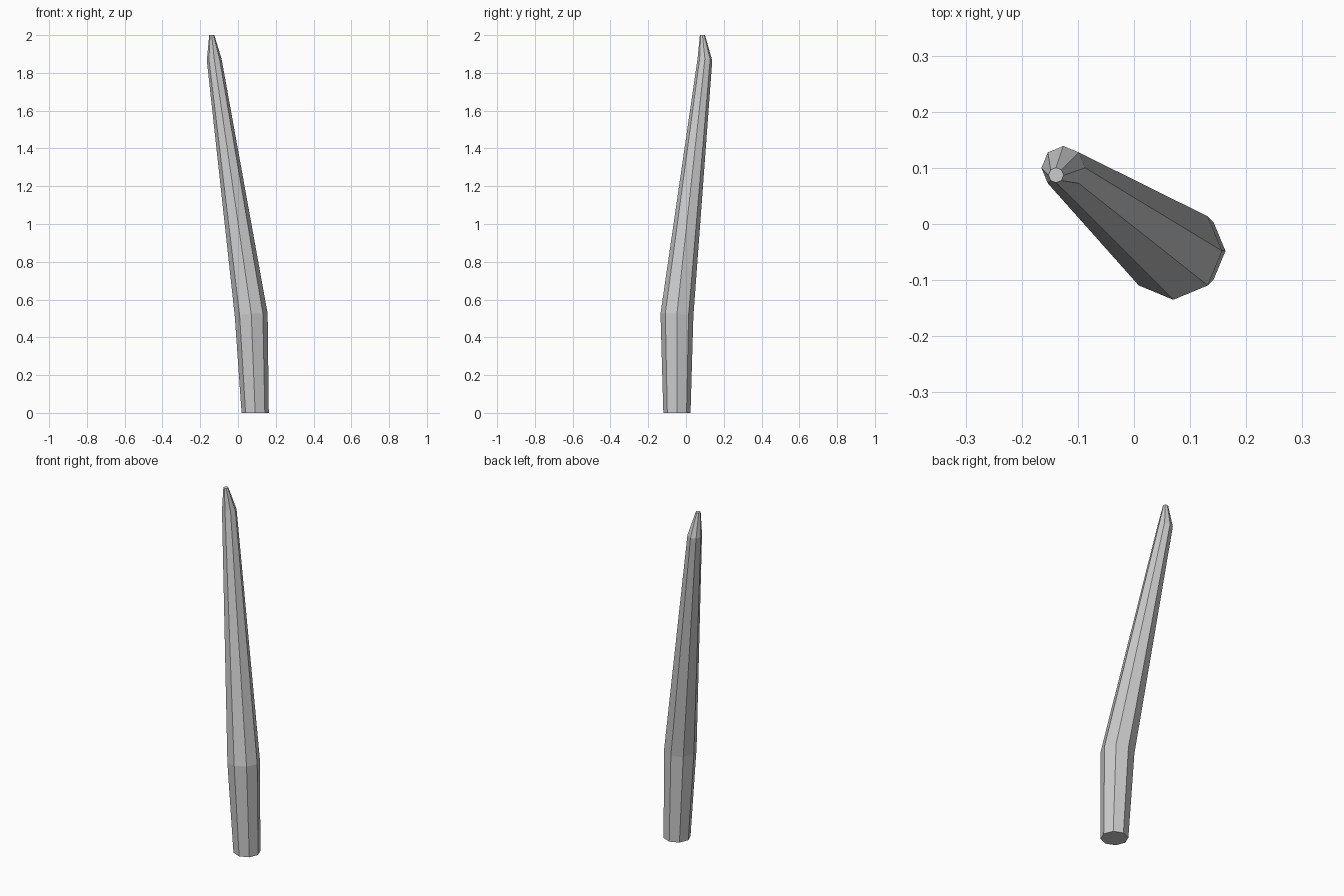
import bpy, bmesh, math

if "Cube" in bpy.data.objects:
    bpy.data.objects.remove(bpy.data.objects["Cube"])

SIDES = 8
# Ring centre x, y, z, radius, tilt slope (rise per unit towards +x / -y)
RINGS = [
    (0.091, -0.048, 0.0, 0.072, 0.0),
    (0.070, -0.048, 0.518, 0.087, 0.08),
    (-0.126, 0.100, 1.870, 0.039, 0.12),
    (-0.139, 0.087, 2.0, 0.0135, 0.0),
]

# Bent, tapering eight-sided shaft lofted through the rings
bm = bmesh.new()
loops = []
for cx, cy, cz, r, tilt in RINGS:
    ring = []
    for i in range(SIDES):
        a = 2 * math.pi * i / SIDES
        dx, dy = r * math.cos(a), r * math.sin(a)
        ring.append(bm.verts.new((cx + dx, cy + dy, cz + tilt * (dx - dy))))
    loops.append(ring)

for lower, upper in zip(loops, loops[1:]):
    for i in range(SIDES):
        j = (i + 1) % SIDES
        bm.faces.new((lower[i], lower[j], upper[j], upper[i]))

# Bottom and tip caps
bm.faces.new(loops[0][::-1])
bm.faces.new(loops[-1])

mesh = bpy.data.meshes.new("bent_spike")
bm.to_mesh(mesh)
bm.free()
bpy.context.collection.objects.link(bpy.data.objects.new("bent_spike", mesh))
